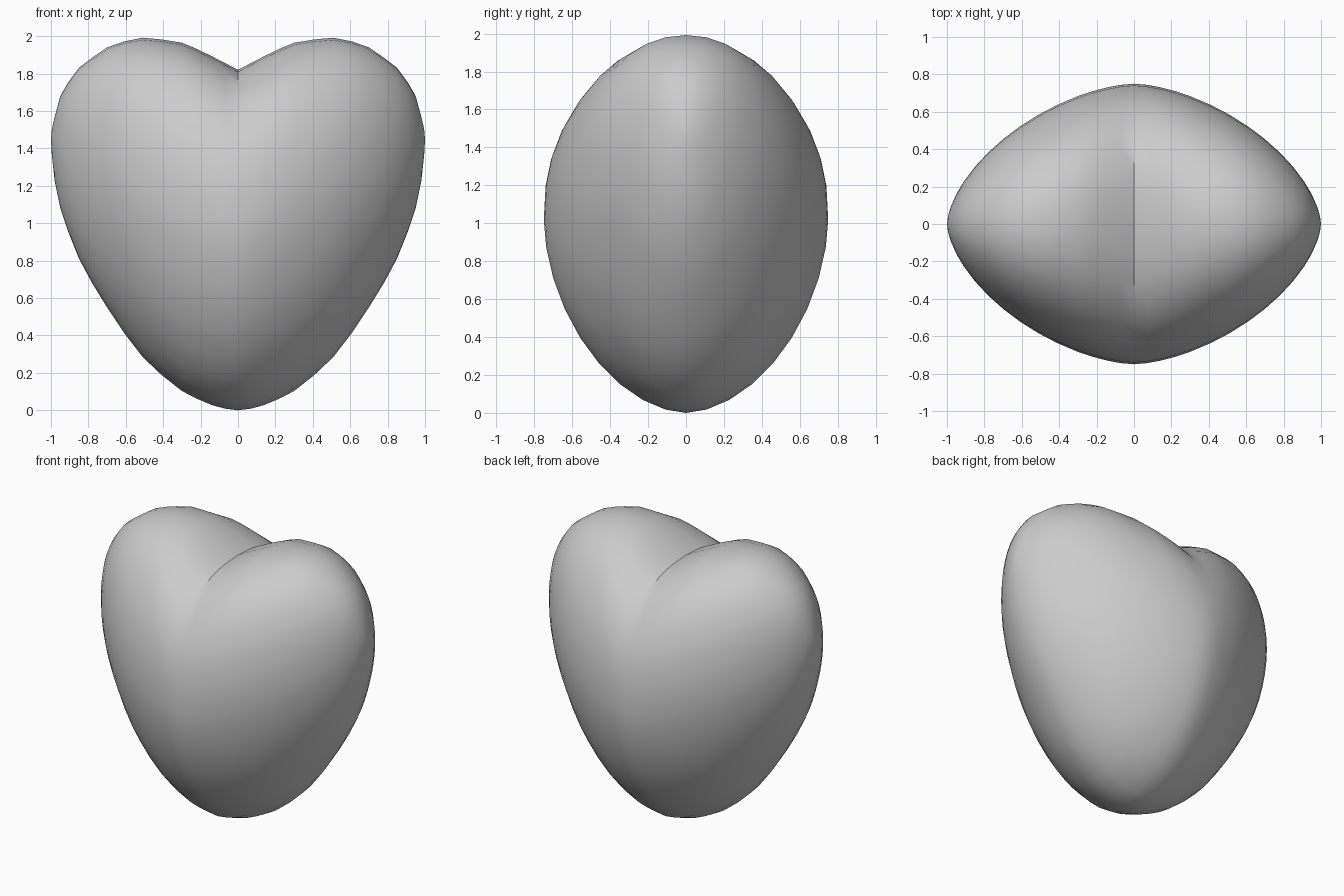
import bpy, bmesh, math

if "Cube" in bpy.data.objects:
    bpy.data.objects.remove(bpy.data.objects["Cube"])

# Half outline seen from the front: x, lower z, upper z
STATIONS = [
    (0.00, 0.000, 1.820), (0.07, 0.009, 1.857), (0.14, 0.028, 1.893),
    (0.22, 0.062, 1.932), (0.30, 0.103, 1.965), (0.41, 0.190, 1.983),
    (0.51, 0.285, 1.992), (0.61, 0.415, 1.972), (0.70, 0.550, 1.940),
    (0.78, 0.680, 1.885), (0.85, 0.810, 1.832), (0.91, 0.960, 1.750),
    (0.95, 1.080, 1.680), (0.98, 1.225, 1.570), (0.995, 1.360, 1.505),
]
TIP = (1.0, 0.0, 1.45)
SEGMENTS = 36


def slice_points(x, low, high):
    """Rounded cross-section in the y-z plane at distance x from the middle."""
    depth = 0.75 * (1 - x ** 1.63) ** (1 / 1.63)
    mid = low + (0.56 - 0.05 * x) * (high - low)
    n_top = 2.08 + 0.25 * max(0.0, 1 - x / 0.4)
    n_low = 1.8 + 0.1 * x
    points = []
    for i in range(SEGMENTS):
        a = 2 * math.pi * i / SEGMENTS
        c, s = math.cos(a), math.sin(a)
        n, h = (n_top, high - mid) if s >= 0 else (n_low, mid - low)
        y = math.copysign(abs(c) ** (2 / n), c) * depth
        z = mid + math.copysign(abs(s) ** (2 / n), s) * h
        points.append((y, z))
    return points


bm = bmesh.new()
sections = [(x, slice_points(x, lo, hi)) for x, lo, hi in STATIONS]

# Rings from the left tip through the cleft to the right tip
rings = []
ordered = [(-x, p) for x, p in reversed(sections[1:])] + sections
for x, pts in ordered:
    rings.append([bm.verts.new((x, y, z)) for y, z in pts])
for r0, r1 in zip(rings, rings[1:]):
    for i in range(SEGMENTS):
        j = (i + 1) % SEGMENTS
        bm.faces.new((r0[i], r0[j], r1[j], r1[i]))

# Close both side tips
for side, ring in ((-1, rings[0]), (1, rings[-1])):
    tip = bm.verts.new((side * TIP[0], TIP[1], TIP[2]))
    for i in range(SEGMENTS):
        bm.faces.new((ring[i], ring[(i + 1) % SEGMENTS], tip))
bmesh.ops.recalc_face_normals(bm, faces=bm.faces[:])

mesh = bpy.data.meshes.new("heart")
bm.to_mesh(mesh)
bm.free()
heart = bpy.data.objects.new("heart", mesh)
bpy.context.collection.objects.link(heart)

# Smooth body, crisp cleft
bpy.context.view_layer.objects.active = heart
heart.select_set(True)
bpy.ops.object.shade_smooth_by_angle(angle=math.radians(42))
